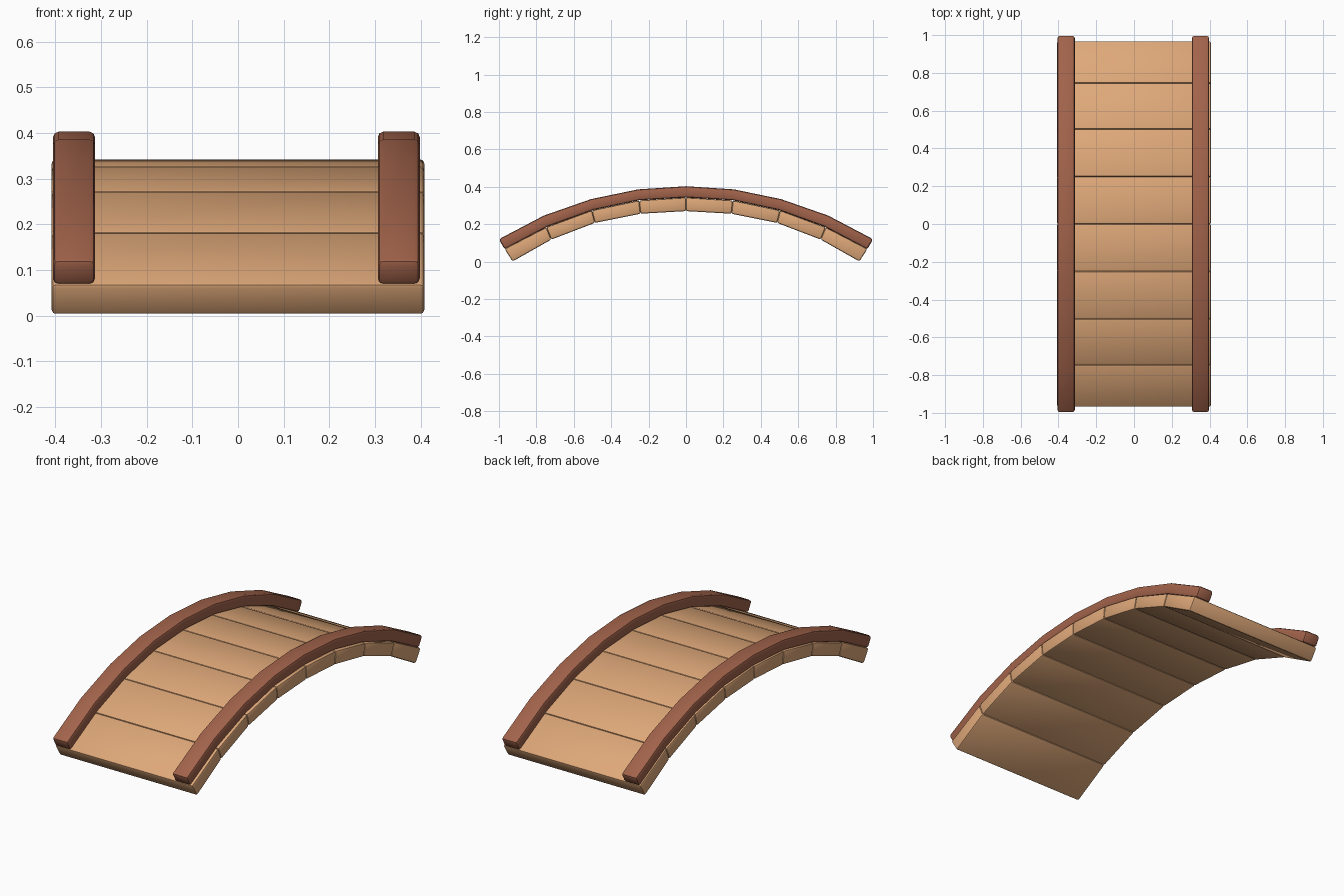
import bpy, bmesh

if "Cube" in bpy.data.objects:
    bpy.data.objects.remove(bpy.data.objects["Cube"])

def material(name, rgb):
    m = bpy.data.materials.new(name)
    m.diffuse_color = (*rgb, 1)
    m.use_nodes = True
    m.node_tree.nodes["Principled BSDF"].inputs["Base Color"].default_value = m.diffuse_color
    return m

PLANK = material("light wood", (0.73, 0.39, 0.19))
RAIL = material("dark red wood", (0.36, 0.125, 0.07))

# Half arcs as (y, z), from the crown to the end of the bridge
RAIL_TOP = [(0, .403), (.257, .386), (.508, .334), (.76, .246), (1.0, .120)]
RAIL_LOW = [(0, .343), (.25, .328), (.495, .276), (.738, .188), (.97, .066)]
DECK_TOP = [(0, .343), (.251, .327), (.503, .274), (.747, .184), (.970, .068)]
DECK_LOW = [(0, .270), (.243, .256), (.487, .207), (.720, .118), (.927, .001)]

def full(half):
    return [(-y, z) for y, z in half[:0:-1]] + half

def prism(name, sections, x0, x1, mat, bevel):
    """Loft a box through (lower, upper) point pairs along the arch."""
    bm = bmesh.new()
    rings = [[bm.verts.new((x, *p)) for x, p in
              ((x0, lo), (x1, lo), (x1, up), (x0, up))] for lo, up in sections]
    for a, b in zip(rings, rings[1:]):
        for i in range(4):
            j = (i + 1) % 4
            bm.faces.new((a[i], a[j], b[j], b[i]))
    bm.faces.new(rings[0][::-1])
    bm.faces.new(rings[-1])
    bmesh.ops.recalc_face_normals(bm, faces=bm.faces)
    sharp = [e for e in bm.edges if e.calc_face_angle(0) > 1]
    bmesh.ops.bevel(bm, geom=sharp, offset=bevel, segments=2, profile=.5,
                    affect='EDGES', clamp_overlap=True)
    me = bpy.data.meshes.new(name)
    bm.to_mesh(me)
    bm.free()
    ob = bpy.data.objects.new(name, me)
    me.materials.append(mat)
    bpy.context.collection.objects.link(ob)
    bpy.context.view_layer.objects.active = ob
    bpy.ops.object.select_all(action='DESELECT')
    ob.select_set(True)
    bpy.ops.object.shade_smooth_by_angle(angle=0.6)

# Eight wedge planks
deck = list(zip(full(DECK_LOW), full(DECK_TOP)))
for i in range(8):
    prism(f"plank_{i + 1}", deck[i:i + 2], -.408, .408, PLANK, .009)

# Two curved side rails
rail = list(zip(full(RAIL_LOW), full(RAIL_TOP)))
prism("left_rail", rail, -.405, -.313, RAIL, .012)
prism("right_rail", rail, .306, .398, RAIL, .012)
